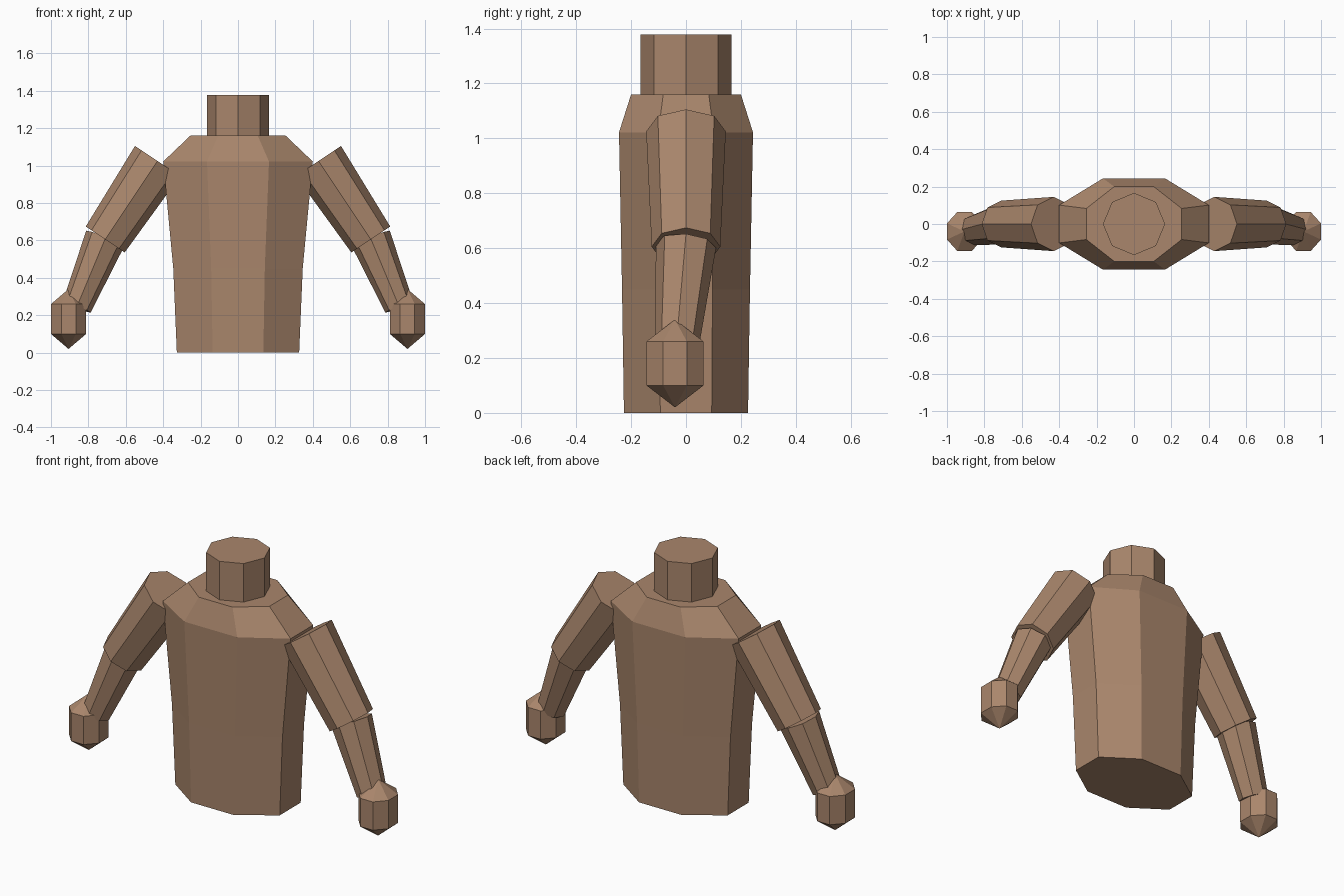
import bpy, bmesh, math
from mathutils import Vector

if "Cube" in bpy.data.objects:
    bpy.data.objects.remove(bpy.data.objects["Cube"])

skin = bpy.data.materials.new("skin_brown")
skin.diffuse_color = (0.40, 0.24, 0.15, 1)
skin.use_nodes = True
skin.node_tree.nodes["Principled BSDF"].inputs["Base Color"].default_value = skin.diffuse_color


def loft(name, rings):
    """Closed solid through vertex rings; a ring with one point is a tip."""
    bm = bmesh.new()
    rows = [[bm.verts.new(p) for p in ring] for ring in rings]
    for a, b in zip(rows, rows[1:]):
        for i in range(8):
            j = (i + 1) % 8
            if len(a) == 1:
                bm.faces.new((a[0], b[i], b[j]))
            elif len(b) == 1:
                bm.faces.new((a[i], a[j], b[0]))
            else:
                bm.faces.new((a[i], a[j], b[j], b[i]))
    for row in (rows[0], rows[-1]):
        if len(row) > 1:
            bm.faces.new(row)
    bmesh.ops.recalc_face_normals(bm, faces=bm.faces[:])
    mesh = bpy.data.meshes.new(name)
    bm.to_mesh(mesh)
    bm.free()
    mesh.materials.append(skin)
    obj = bpy.data.objects.new(name, mesh)
    bpy.context.collection.objects.link(obj)
    return obj


def octagon(center, u, v, turn=0.0):
    """Eight points around center, spanned by half-axes u and v."""
    angles = [turn + i * math.pi / 4 for i in range(8)]
    return [Vector(center) + u * math.cos(a) + v * math.sin(a) for a in angles]


def flat_octagon(x, y, z, half_x, half_y):
    """Level octagon with flat sides at the given half-widths."""
    k = 1 / math.cos(math.pi / 8)
    return octagon((x, y, z), Vector((half_x * k, 0, 0)),
                   Vector((0, half_y * k, 0)), math.pi / 8)


def limb(name, start, end, r0, r1):
    """Tapered octagonal limb with an edge line along its outer side."""
    start, end = Vector(start), Vector(end)
    axis = (end - start).normalized()
    v = Vector((0, 1, 0))
    v = (v - axis * v.dot(axis)).normalized()
    u = v.cross(axis)
    return loft(name, [octagon(start, u * r0, v * r0), octagon(end, u * r1, v * r1)])


# Torso with sloped shoulders
profile = [(0, 0.327, 0.226), (0.45, 0.346, 0.233), (1.022, 0.40, 0.244), (1.16, 0.255, 0.20)]
loft("torso", [flat_octagon(0, 0, z, hx, hy) for z, hx, hy in profile])

# Neck
r = 0.166
loft("neck", [octagon((0, 0, z), Vector((r, 0, 0)), Vector((0, r, 0))) for z in (1.15, 1.378)])

# Arms and hands on both sides
for side, s in (("left", 1), ("right", -1)):
    limb(side + "_upper_arm", (s * 0.43, 0, 1.025), (s * 0.71, 0, 0.605), 0.145, 0.125)
    limb(side + "_forearm", (s * 0.71, 0, 0.61), (s * 0.862, -0.033, 0.245), 0.11, 0.08)
    hx, hy = s * 0.906, -0.04
    loft(side + "_hand", [[(hx, hy, 0.02)],
                          flat_octagon(hx, hy, 0.10, 0.094, 0.104),
                          flat_octagon(hx, hy, 0.26, 0.094, 0.104),
                          [(hx, hy, 0.34)]])
